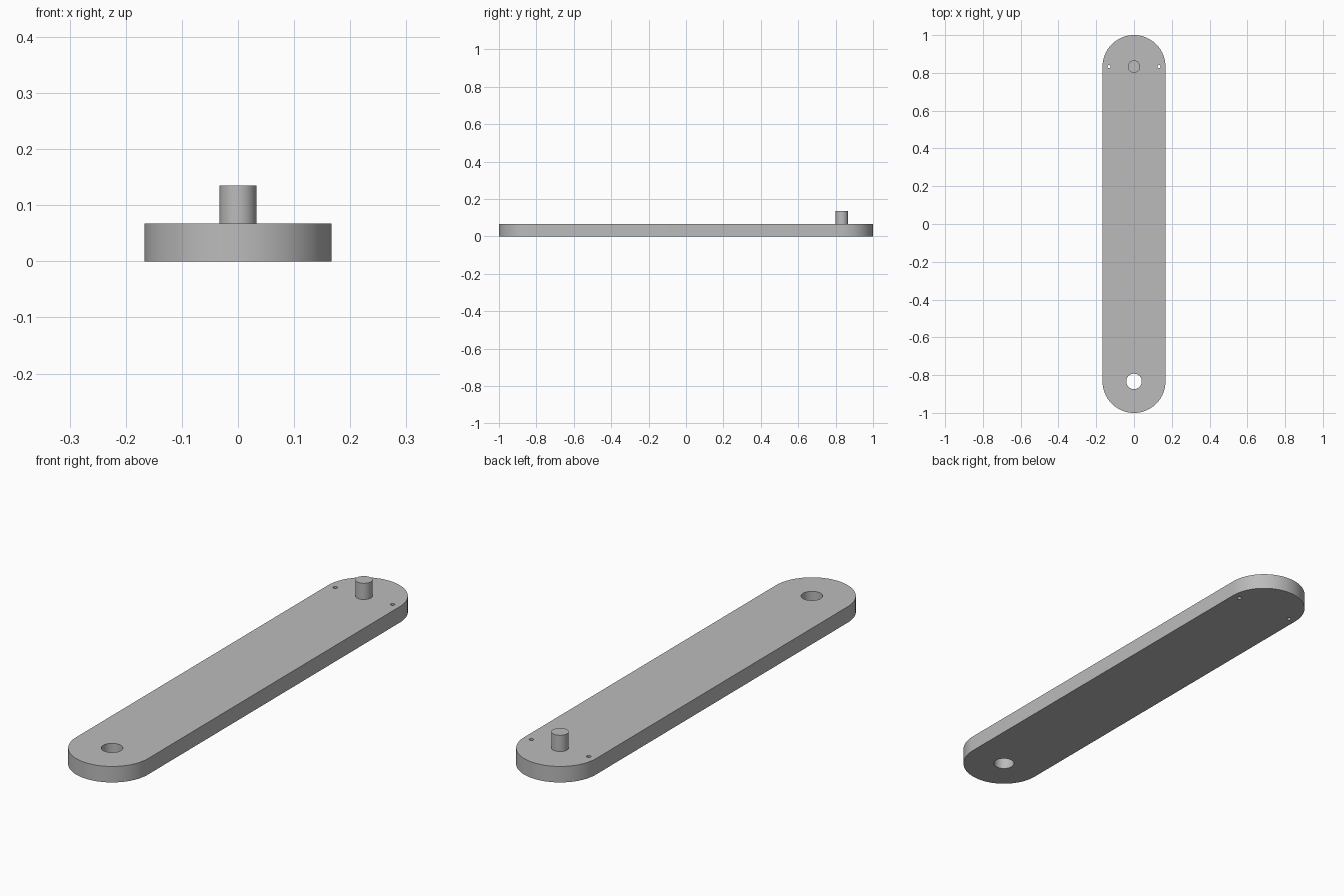
import bpy
import bmesh
from math import cos, sin, pi, radians

if "Cube" in bpy.data.objects:
    bpy.data.objects.remove(bpy.data.objects["Cube"], do_unlink=True)

RADIUS = 1 / 6             # rounded ends
THICK = 0.067
END_Y = 1 - RADIUS         # centres of the rounded ends
PIN_TOP = 0.135

grey = bpy.data.materials.new("plain_grey")
grey.use_nodes = True
colour = (0.5, 0.5, 0.5, 1)
grey.diffuse_color = colour
grey.node_tree.nodes["Principled BSDF"].inputs["Base Color"].default_value = colour


def arc(cx, cy, r, start, sweep, steps):
    return [(cx + r * cos(start + sweep * i / steps),
             cy + r * sin(start + sweep * i / steps)) for i in range(steps + 1)]


def prism(name, outline, z0, z1):
    """Extrude a closed outline from z0 up to z1."""
    bm = bmesh.new()
    face = bm.faces.new([bm.verts.new((x, y, z0)) for x, y in outline])
    top = bmesh.ops.extrude_face_region(bm, geom=[face])["geom"]
    bmesh.ops.translate(bm, vec=(0, 0, z1 - z0),
                        verts=[v for v in top if isinstance(v, bmesh.types.BMVert)])
    bmesh.ops.recalc_face_normals(bm, faces=bm.faces)
    mesh = bpy.data.meshes.new(name)
    bm.to_mesh(mesh)
    bm.free()
    mesh.materials.append(grey)
    obj = bpy.data.objects.new(name, mesh)
    bpy.context.collection.objects.link(obj)
    return obj


def cylinder(name, x, y, r, z0, z1, steps=48):
    return prism(name, arc(x, y, r, 0, 2 * pi, steps)[:-1], z0, z1)


def select_only(obj):
    bpy.ops.object.select_all(action="DESELECT")
    obj.select_set(True)
    bpy.context.view_layer.objects.active = obj


# Flat bar with rounded ends
outline = arc(0, END_Y, RADIUS, 0, pi, 48) + arc(0, -END_Y, RADIUS, pi, pi, 48)
bar = prism("link_bar", outline, 0, THICK)

# Large pivot hole at the front, two tiny through holes beside the pin
cutters = [cylinder("pivot_hole_cutter", 0, -END_Y, 0.041, -0.1, 0.2)]
for side, x in (("left", 0.133), ("right", -0.133)):
    cutters.append(cylinder(side + "_small_hole_cutter", x, END_Y, 0.0085, -0.1, 0.2, 24))

for cutter in cutters:
    cutter.hide_render = True
    select_only(bar)
    cut = bar.modifiers.new("hole", "BOOLEAN")
    cut.operation = "DIFFERENCE"
    cut.solver = "EXACT"
    cut.object = cutter
    bpy.ops.object.modifier_apply(modifier=cut.name)
    bpy.data.objects.remove(cutter, do_unlink=True)

# Upright pin at the back, seated slightly into the bar
pin = cylinder("pivot_pin", 0, END_Y, 0.0328, THICK - 0.01, PIN_TOP)

for part in (bar, pin):
    select_only(part)
    bpy.ops.object.shade_smooth_by_angle(angle=radians(30))
